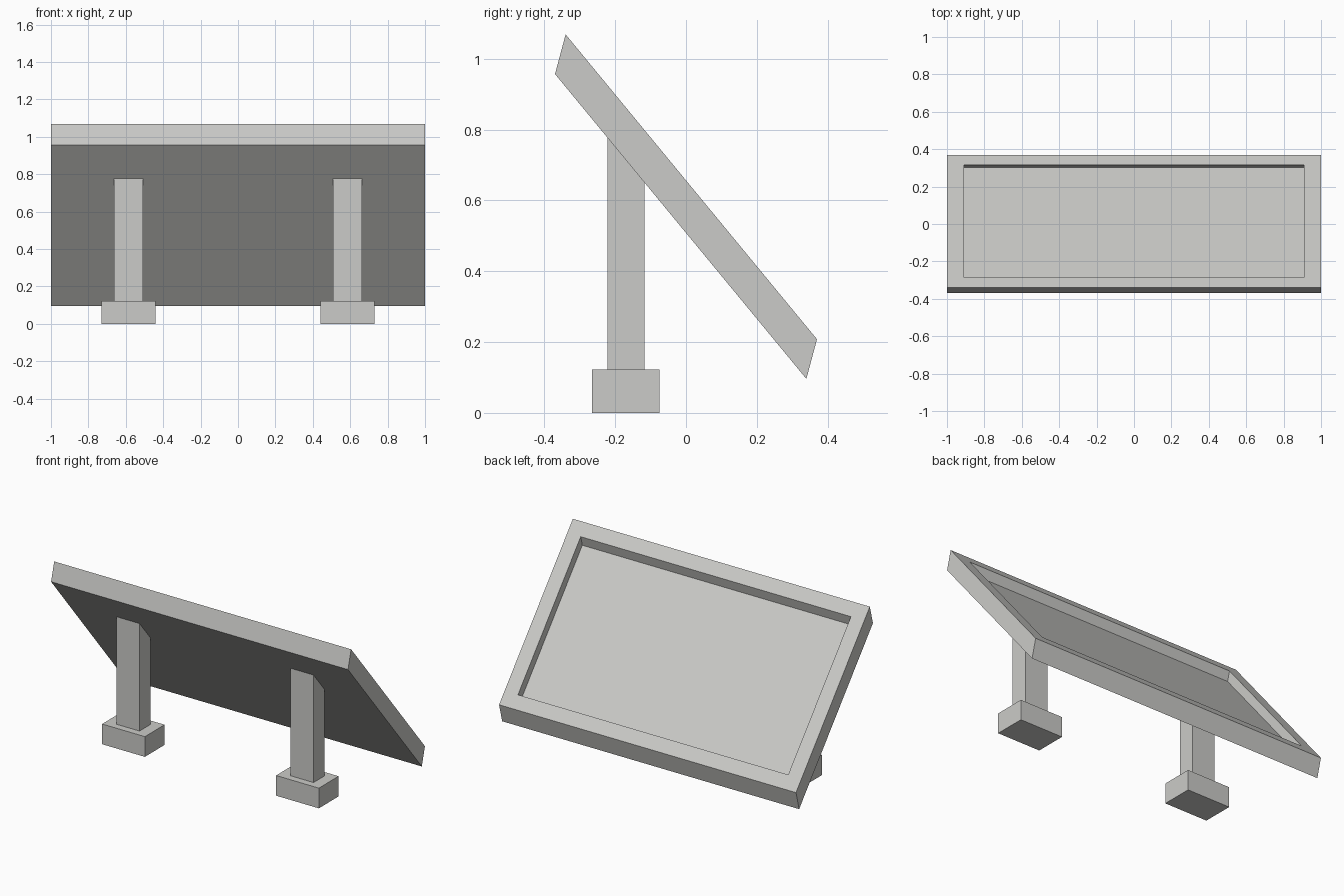
import bpy, bmesh
from mathutils import Matrix, Vector

if "Cube" in bpy.data.objects:
    bpy.data.objects.remove(bpy.data.objects["Cube"])

grey = bpy.data.materials.new("light_grey")
grey.diffuse_color = (0.6, 0.6, 0.58, 1)
grey.use_nodes = True
grey.node_tree.nodes["Principled BSDF"].inputs["Base Color"].default_value = grey.diffuse_color


def finish(name, bm):
    bmesh.ops.recalc_face_normals(bm, faces=bm.faces)
    me = bpy.data.meshes.new(name)
    bm.to_mesh(me)
    bm.free()
    me.materials.append(grey)
    ob = bpy.data.objects.new(name, me)
    bpy.context.collection.objects.link(ob)
    return ob


def box(x0, x1, y0, y1, z0, z1):
    bm = bmesh.new()
    bmesh.ops.create_cube(bm, size=1)
    size = Vector((x1 - x0, y1 - y0, z1 - z0))
    mid = Vector((x0 + x1, y0 + y1, z0 + z1)) / 2
    bm.transform(Matrix.Translation(mid) @ Matrix.Diagonal(size).to_4x4())
    return bm


def underside(y):
    """Height of the sloping panel's underside."""
    return 0.957 - (y + 0.37) * 0.861 / 0.71


# Sloping sign panel: box with a recessed tray, then sheared into place
bm = box(-1, 1, 0, 1, 0, 1)
top = max(bm.faces, key=lambda f: f.calc_center_median().z)
bmesh.ops.inset_individual(bm, faces=[top], thickness=0.09)
for v in top.verts:
    v.co = (0.91 if v.co.x > 0 else -0.91, 0.925 if v.co.y > 0.5 else 0.075, 1)
tray = bmesh.ops.extrude_discrete_faces(bm, faces=[top])["faces"][0]
for v in tray.verts:
    v.co.z = 0.48
bm.transform(Matrix(((1, 0, 0, 0),
                     (0, 0.71, 0.03, -0.37),
                     (0, -0.861, 0.112, 0.957),
                     (0, 0, 0, 1))))
finish("panel", bm)

for side, cx in (("left", -0.586), ("right", 0.586)):
    # Footing block
    finish(side + "_footing", box(cx - 0.144, cx + 0.144, -0.265, -0.075, 0, 0.123))
    # Post, cut at the slope of the panel
    bm = box(cx - 0.078, cx + 0.078, -0.222, -0.117, 0.123, 0.7)
    for v in bm.verts:
        if v.co.z > 0.5:
            v.co.z = underside(v.co.y)
    finish(side + "_post", bm)
